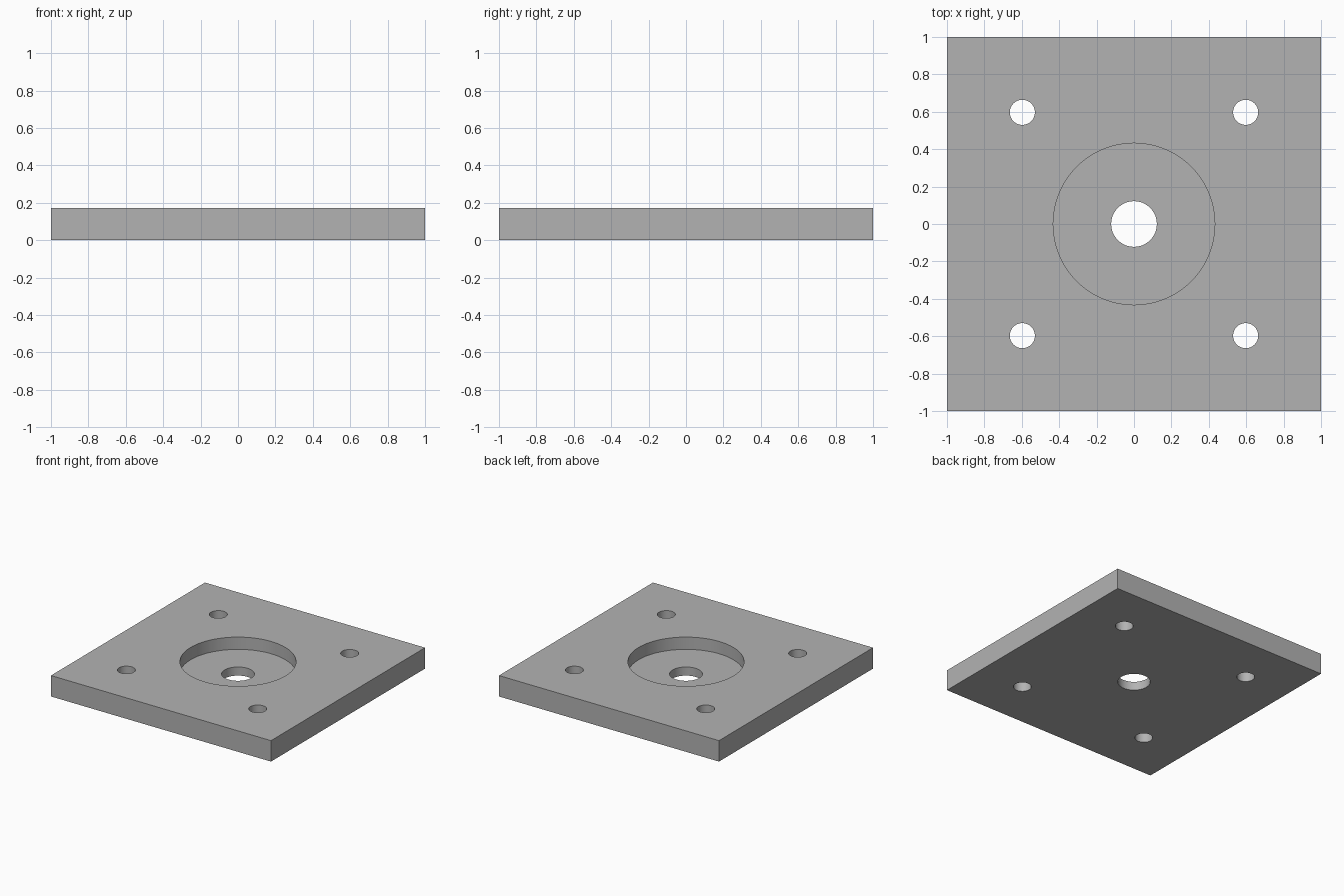
import bpy
import math

if "Cube" in bpy.data.objects:
    bpy.data.objects.remove(bpy.data.objects["Cube"], do_unlink=True)

THICK = 0.172
FLOOR = 0.071      # height of the recess floor
BOLT = 0.597       # bolt hole offset from the centre

grey = bpy.data.materials.new("plain grey")
grey.use_nodes = True
colour = (0.45, 0.45, 0.45, 1)
grey.diffuse_color = colour
grey.node_tree.nodes["Principled BSDF"].inputs["Base Color"].default_value = colour

# Square plate
bpy.ops.mesh.primitive_cube_add(size=1, location=(0, 0, THICK / 2))
plate = bpy.context.object
plate.name = "mounting_plate"
plate.scale = (2, 2, THICK)
bpy.ops.object.transform_apply(location=True, scale=True)
plate.data.materials.append(grey)


def drill(name, x, y, radius, bottom):
    """Cut a round hole from above the plate down to the given height."""
    top = THICK + 0.1
    bpy.ops.mesh.primitive_cylinder_add(
        vertices=96, radius=radius, depth=top - bottom,
        location=(x, y, (top + bottom) / 2))
    cutter = bpy.context.object
    cutter.name = name
    cutter.hide_render = True
    cutter.data.materials.append(grey)
    bpy.context.view_layer.objects.active = plate
    mod = plate.modifiers.new(name, "BOOLEAN")
    mod.operation = "DIFFERENCE"
    mod.solver = "EXACT"
    mod.object = cutter
    bpy.ops.object.modifier_apply(modifier=mod.name)
    bpy.data.objects.remove(cutter, do_unlink=True)


# Round recess, centre bore and four bolt holes
drill("recess", 0, 0, 0.432, FLOOR)
drill("centre_bore", 0, 0, 0.122, -0.1)
for sx in (-1, 1):
    for sy in (-1, 1):
        drill("bolt_hole", sx * BOLT, sy * BOLT, 0.067, -0.1)

# Smooth hole walls, crisp rims
bpy.ops.object.select_all(action="DESELECT")
plate.select_set(True)
bpy.context.view_layer.objects.active = plate
bpy.ops.object.shade_smooth_by_angle(angle=math.radians(30))
